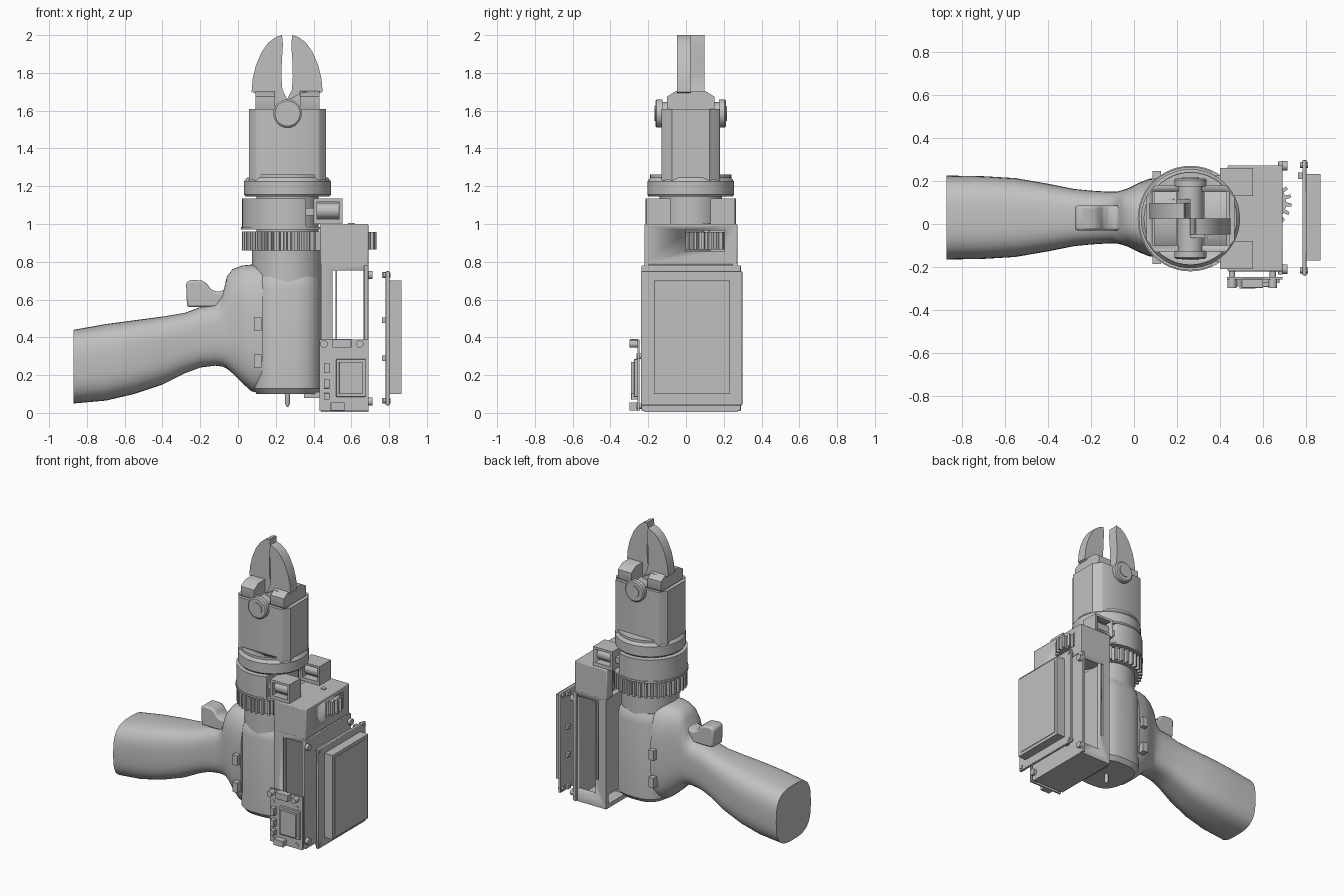
import bpy, bmesh, math
from mathutils import Vector

if "Cube" in bpy.data.objects:
    bpy.data.objects.remove(bpy.data.objects["Cube"])

GREY = bpy.data.materials.new("light_grey")
GREY.use_nodes = True
GREY.diffuse_color = (0.53, 0.53, 0.53, 1)
GREY.node_tree.nodes["Principled BSDF"].inputs["Base Color"].default_value = GREY.diffuse_color
CX, CY = 0.262, 0.025          # main tool axis


def finish(bm, name, angle=35):
    bmesh.ops.recalc_face_normals(bm, faces=bm.faces)
    mesh = bpy.data.meshes.new(name)
    bm.to_mesh(mesh)
    bm.free()
    mesh.materials.append(GREY)
    ob = bpy.data.objects.new(name, mesh)
    bpy.context.collection.objects.link(ob)
    bpy.ops.object.select_all(action="DESELECT")
    ob.select_set(True)
    bpy.context.view_layer.objects.active = ob
    bpy.ops.object.shade_smooth_by_angle(angle=math.radians(angle))
    return ob


def loft(name, rings, angle=35):
    bm = bmesh.new()
    loops = [[bm.verts.new(p) for p in ring] for ring in rings]
    for a, b in zip(loops, loops[1:]):
        for i in range(len(a)):
            j = (i + 1) % len(a)
            bm.faces.new((a[i], a[j], b[j], b[i]))
    bm.faces.new(loops[0])
    bm.faces.new(loops[-1])
    return finish(bm, name, angle)


def place(axis, u, v, w):
    return {"x": (w, u, v), "y": (u, w, v), "z": (u, v, w)}[axis]


def prism(name, outline, axis, lo, hi):
    return loft(name, [[place(axis, u, v, w) for u, v in outline] for w in (lo, hi)])


def box(name, x, y, z, bevel=0):
    ob = prism(name, [(x[0], y[0]), (x[1], y[0]), (x[1], y[1]), (x[0], y[1])], "z", *z)
    if bevel:
        mod = ob.modifiers.new("Bevel", "BEVEL")
        mod.width, mod.segments = bevel, 2
    return ob


def turned(name, axis, u, v, profile, sides=48):
    """Stack of circles: profile holds (radius, position along axis)."""
    turn = [2 * math.pi * i / sides for i in range(sides)]
    return loft(name, [[place(axis, u + r * math.cos(t), v + r * math.sin(t), w)
                        for t in turn] for r, w in profile])


def cyl(name, axis, u, v, r, lo, hi, sides=32):
    return turned(name, axis, u, v, [(r, lo), (r, hi)], sides)


def oval(rx, ry, power, sides=48):
    pts = []
    for i in range(sides):
        t = 2 * math.pi * i / sides
        c, s = math.cos(t), math.sin(t)
        pts.append((rx * math.copysign(abs(c) ** (2 / power), c),
                    ry * math.copysign(abs(s) ** (2 / power), s)))
    return pts


def gear(name, x, y, r, depth, teeth, lo, hi):
    pts = []
    for i in range(teeth):
        for k, rad in ((0, r - depth), (.45, r - depth), (.55, r), (.9, r)):
            t = 2 * math.pi * (i + k) / teeth
            pts.append((x + rad * math.cos(t), y + rad * math.sin(t)))
    return prism(name, pts, "z", lo, hi)


def boolean(ob, cutter, op="DIFFERENCE"):
    mod = ob.modifiers.new("Cut", "BOOLEAN")
    mod.object, mod.operation, mod.solver = cutter, op, "EXACT"
    cutter.hide_render = True
    cutter.hide_set(True)


# Handle and housing: x, bottom, top, half width
stations = [(-.87, .05, .44, .195), (-.7, .065, .47, .192), (-.55, .1, .49, .183),
            (-.4, .15, .51, .157), (-.28, .21, .53, .133), (-.2, .24, .56, .125),
            (-.12, .25, .575, .12), (-.08, .245, .63, .12), (-.06, .235, .72, .125),
            (-.03, .21, .76, .135), (.02, .16, .78, .16), (.07, .115, .785, .18),
            (.13, .1, .785, .185)]
loft("handle", [[(x, .03 + u, (lo + hi) / 2 + v) for u, v in oval(w, (hi - lo) / 2, 3)]
                for x, lo, hi, w in stations], 50)
trigger = prism("trigger", [(-.27, .56), (-.275, .69), (-.25, .705), (-.19, .7), (-.165, .685),
                            (-.145, .655), (-.11, .64), (-.075, .65), (-.03, .7), (-.03, .56)],
                "y", -.03, .085)
mod = trigger.modifiers.new("Bevel", "BEVEL")
mod.width, mod.segments = .012, 2

# Motor body, neck and seam clips
loft("motor_body", [[(CX + u * s, .03 + v * s, z) for u, v in oval(.185, .2, 2.8)]
                    for s, z in ((.88, .1), (1, .13), (1, .66), (.96, .7), (.88, .73))])
cyl("neck", "z", CX, CY, .188, .6, .88, 48)
for z in (.28, .475):
    box("seam_clip", (.085, .125), (-.185, .245), (z - .04, z + .03))
turned("bottom_pin", "z", CX, CY, [(.004, .03), (.013, .05), (.013, .11)], 16)
box("body_foot", (.35, .46), (-.08, .14), (.08, .11))

# Rotating gear, ring and core
gear("ring_gear", CX, CY, .24, .028, 36, .86, .96)
cyl("core", "z", CX, CY, .165, .86, 1.16, 48)
ring = cyl("grip_ring", "z", CX, CY, .24, .975, 1.135, 64)
boolean(ring, box("ring_trim", (-.2, .36), (-.4, .4), (.9, 1.2)), "INTERSECT")

# Collar and cutter head
turned("collar", "z", CX, CY, [(.222, 1.145), (.23, 1.155), (.23, 1.225), (.215, 1.245)], 64)
half = [(.205, .1), (.19, .115), (.172, .148), (.16, .155)]
corners = half + [(-x, y) for x, y in reversed(half)]
outline = corners + [(-x, -y) for x, y in corners]
head = prism("cutter_head", [(CX + x, CY + y) for x, y in outline], "z", 1.2, 1.61)
boolean(head, box("head_pocket", (.085, .44), (CY - .125, CY + .125), (1.4, 1.7)))
for side in (-1, 1):
    # curved relief at the bottom of each flat
    cap = cyl("head_scallop", "z", CX, CY, .215, 1.235, 1.262, 48)
    boolean(cap, box("scallop_trim", (.1, .425), (CY + side * .19 - .04, CY + side * .19 + .04),
                     (1.2, 1.3)), "INTERSECT")
    face = CY + side * .15
    turned("pivot_cap", "y", CX, 1.585, [(.075, face), (.075, face + side * .03),
                                        (.066, face + side * .037)])
    cyl("pivot_button", "y", CX, 1.585, .04, face, face + side * .042)
cyl("pivot_pin", "y", CX, 1.585, .06, CY - .16, CY + .16)

# Curved jaws, one on each side of the cutting plane
jaw = [(-.03, 1.5), (-.15, 1.5), (-.165, 1.69), (-.188, 1.7), (-.182, 1.77), (-.165, 1.84),
       (-.135, 1.91), (-.1, 1.96), (-.06, 1.99), (-.027, 2), (-.022, 1.95), (-.028, 1.86),
       (-.03, 1.78), (-.025, 1.71), (0, 1.66)]
shoulder = [(-.075, 1.5), (.075, 1.5), (.125, 1.61), (.125, 1.675), (.075, 1.705), (-.075, 1.705),
            (-.125, 1.675), (-.125, 1.61)]
for side in (-1, 1):
    name = "left_jaw" if side > 0 else "right_jaw"
    pts = [(CX - .002 + -side * x, z) for x, z in jaw]
    prism(name, pts, "y", CY, CY - side * .073)
    inner, outer = CX + side * .065, CX + side * .17
    prism(name + "_shoulder", [(CY + y, z) for y, z in shoulder], "x", inner, outer)
    web = [(CX, 1.52), (outer, 1.52), (outer, 1.69), (CX + side * .08, 1.7), (CX, 1.655)]
    prism(name + "_web", web, "y", CY, CY - side * .09)

# Gearbox with an opening for the drive pinion
gearbox = box("gearbox", (.435, .69), (-.22, .272), (.785, 1.0), .006)
boolean(gearbox, box("pinion_opening", (.49, .75), (0, .205), (.855, .965)))
boolean(gearbox, cyl("ring_clearance", "z", CX, CY, .25, .7, .972, 48))
cyl("ring_cover", "z", CX, CY, .245, .972, .985, 48)
gear("pinion", .612, .1, .12, .025, 18, .865, .958)
cyl("pinion_hub", "z", .6, .11, .018, .95, 1.006, 16)

# Roller switches on top of the gearbox
for y in (-.145, .195):
    switch = box("roller_bracket", (.4, .552), (y - .065, y + .065), (1.0, 1.135))
    boolean(switch, box("roller_slot", (.418, .536), (y - .2, y + .2), (1.025, 1.118)))
    cyl("roller", "x", y, 1.07, .042, .41, .545, 24)
    box("roller_back", (.41, .545), (y - .012, y + .012), (1.01, 1.125))
    box("roller_arm", (.36, .41), (y - .03, y + .03), (1.045, 1.085))

# Electronics frame with open windows front and back
for name, y in (("front_frame", (-.22, -.195)), ("back_frame", (.247, .272))):
    frame = box(name, (.44, .69), y, (.01, .79))
    boolean(frame, box("frame_window", (.525, .665), (y[0] - .1, y[1] + .1), (.09, .755)))
    boolean(frame, box("frame_slit", (.499, .515), (y[0] - .1, y[1] + .1), (.2, .755)))
box("frame_wall", (.668, .69), (-.235, .29), (.01, .78), .004)
box("frame_inner_wall", (.44, .48), (-.2, .25), (.1, .79))
box("frame_floor", (.44, .69), (-.22, .272), (.005, .035))
for y in (-.21, .27):
    for z in (.06, .73):
        cyl("frame_screw", "x", y, z, .022, .685, .712, 16)

# Display panel on its carrier plate
box("display_plate", (.782, .802), (-.238, .298), (.04, .75), .004)
display = box("display", (.8, .865), (-.17, .233), (.1, .7))
boolean(display, box("screen_recess", (.862, .9), (-.165, .228), (.105, .695)))
box("screen", (.855, .866), (-.145, .208), (.125, .675))
for y in (-.215, .275):
    for z in (.065, .73):
        cyl("display_screw", "x", y, z, .014, .77, .807, 16)
for z in (.065, .29, .49, .73):
    box("display_peg", (.762, .785), (.21, .24), (z - .015, z + .015))

# Controller board on standoffs
board = box("controller_board", (.432, .69), (-.258, -.246), (.01, .388))
for x in (.455, .645):
    for z in (.035, .3):
        cyl("board_standoff", "y", x, z, .015, -.262, -.215, 16)
for name, x, z, y in (("main_chip_frame", (.52, .675), (.085, .285), -.275),
                      ("main_chip", (.535, .66), (.1, .27), -.292),
                      ("top_connector", (.5, .6), (.345, .39), -.297),
                      ("bottom_connector", (.49, .565), (.012, .055), -.3),
                      ("upper_button", (.455, .485), (.21, .265), -.29),
                      ("middle_button", (.455, .485), (.13, .18), -.29),
                      ("lower_button", (.455, .485), (.07, .105), -.29)):
    box(name, x, (y, -.256), z, .002)
for x in (.455, .645):
    cyl("board_screw", "y", x, .365, .02, -.298, -.25, 16)
